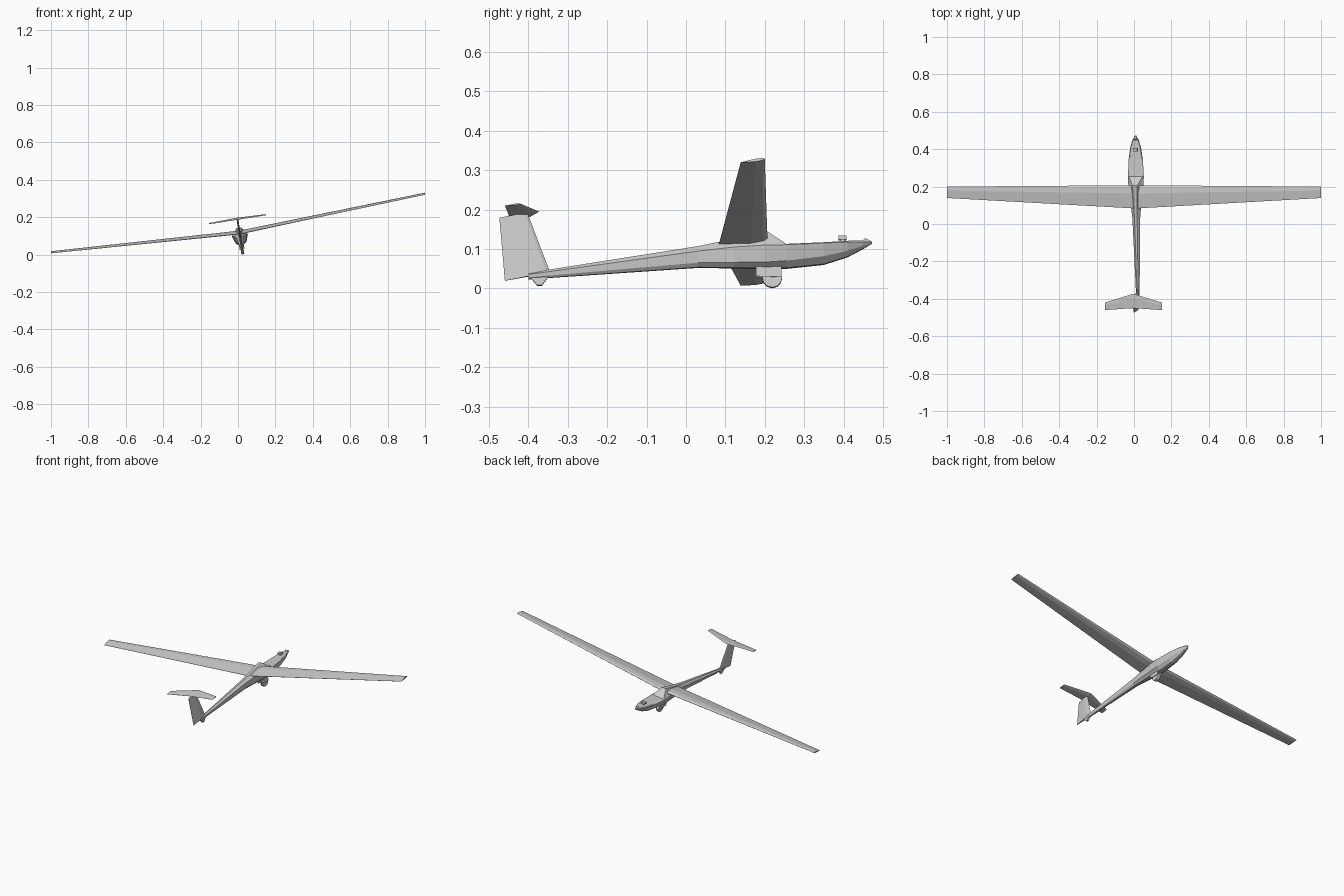
import bpy, bmesh, math
from mathutils import Matrix, Vector

# The whole glider leans on one wing: roll about its long axis
ROLL = (Matrix.Translation((0.0076, 0, 0.12)) @ Matrix.Rotation(math.radians(-8.9), 4, 'Y')
        @ Matrix.Translation((0, 0, -0.12)))


def finish(name, bm):
    bmesh.ops.recalc_face_normals(bm, faces=bm.faces)
    bm.transform(ROLL)
    mesh = bpy.data.meshes.new(name)
    bm.to_mesh(mesh)
    bm.free()
    obj = bpy.data.objects.new(name, mesh)
    bpy.context.collection.objects.link(obj)
    return obj


def loft(name, rings):
    """Skin a list of equal-length rings and cap both ends."""
    bm = bmesh.new()
    vs = [[bm.verts.new(p) for p in ring] for ring in rings]
    n = len(vs[0])
    for a, b in zip(vs, vs[1:]):
        for i in range(n):
            j = (i + 1) % n
            bm.faces.new((a[i], a[j], b[j], b[i]))
    bm.faces.new(vs[0])
    bm.faces.new(vs[-1])
    return finish(name, bm)


def prism(name, profile, half):
    """Side profile (y, z) extruded across x."""
    return loft(name, [[(x, y, z) for y, z in profile] for x in (-half, half)])


def foil(lead, trail, thick, normal):
    """Six-sided aerofoil ring between leading and trailing points."""
    lead, trail, n = Vector(lead), Vector(trail), Vector(normal)
    shape = [(0, 0), (0.08, 0.35), (0.35, 0.5), (1, 0.03), (1, -0.03), (0.35, -0.5), (0.08, -0.35)]
    return [lead.lerp(trail, t) + n * (h * thick) for t, h in shape]


# Fuselage: y, then (z, half width) of top, shoulder, lower crease and keel
stations = [
    (0.472, (0.119, 0.002), (0.117, 0.004), (0.114, 0.003), (0.113, 0.001)),
    (0.450, (0.120, 0.013), (0.115, 0.017), (0.106, 0.011), (0.100, 0.004)),
    (0.410, (0.117, 0.025), (0.113, 0.029), (0.092, 0.020), (0.079, 0.006)),
    (0.350, (0.112, 0.033), (0.109, 0.038), (0.077, 0.027), (0.060, 0.008)),
    (0.255, (0.107, 0.038), (0.104, 0.043), (0.065, 0.030), (0.050, 0.009)),
    (0.205, (0.144, 0.012), (0.104, 0.041), (0.062, 0.028), (0.049, 0.009)),
    (0.120, (0.124, 0.010), (0.100, 0.030), (0.062, 0.023), (0.051, 0.008)),
    (0.030, (0.106, 0.007), (0.091, 0.021), (0.062, 0.016), (0.052, 0.006)),
    (-0.400, (0.038, 0.003), (0.033, 0.009), (0.026, 0.006), (0.022, 0.003)),
]
loft("fuselage", [[(w, y, z) for z, w in s] + [(-w, y, z) for z, w in reversed(s)]
                  for y, *s in stations])

# Wing with slight dihedral
TIP = 1.012
wing_tip = [((0.2, 0.175), (0.139, 0.166))]
up = (0, 0, 1)
loft("wing", [
    foil((-TIP, 0.2, 0.173), (-TIP, 0.139, 0.164), 0.008, up),
    foil((0, 0.207, 0.122), (0, 0.083, 0.110), 0.020, up),
    foil((TIP, 0.2, 0.173), (TIP, 0.139, 0.164), 0.008, up)])

# T-tail: fin and tailplane
side = (1, 0, 0)
loft("fin", [
    foil((0, -0.345, 0.040), (0, -0.460, 0.018), 0.013, side),
    foil((0, -0.403, 0.193), (0, -0.474, 0.180), 0.009, side)])
loft("tailplane", [
    foil((-0.154, -0.420, 0.192), (-0.154, -0.460, 0.187), 0.004, up),
    foil((0, -0.373, 0.196), (0, -0.450, 0.187), 0.008, up),
    foil((0.154, -0.420, 0.192), (0.154, -0.460, 0.187), 0.004, up)])

# Main wheel, its two doors, and the tail skid
bm = bmesh.new()
bmesh.ops.create_cone(bm, cap_ends=True, segments=12, radius1=0.025, radius2=0.025, depth=0.016,
                      matrix=Matrix.Translation((0, 0.219, 0.025)) @ Matrix.Rotation(math.pi / 2, 4, 'Y'))
finish("main_wheel", bm)
for sx, label in ((-1, "left"), (1, "right")):
    door = [(0.178, 0.028), (0.243, 0.026), (0.243, 0.06), (0.178, 0.06)]
    loft(f"{label}_wheel_door", [[(sx * x, y, z) for y, z in door] for x in (0.010, 0.013)])
prism("tail_skid", [(-0.395, 0.026), (-0.378, 0.006), (-0.366, 0.006), (-0.345, 0.034)], 0.005)

# Instrument pod on a stem, and nose cowl
prism("instrument_stem", [(0.392, 0.110), (0.402, 0.110), (0.402, 0.126), (0.392, 0.126)], 0.004)
prism("instrument_pod", [(0.387, 0.123), (0.407, 0.123), (0.407, 0.133), (0.387, 0.133)], 0.011)
loft("nose_cowl", [
    [(-0.012, 0.447, 0.117), (-0.007, 0.455, 0.127), (0.007, 0.455, 0.127), (0.012, 0.447, 0.117)],
    [(-0.004, 0.471, 0.116), (-0.002, 0.471, 0.119), (0.002, 0.471, 0.119), (0.004, 0.471, 0.116)]])
